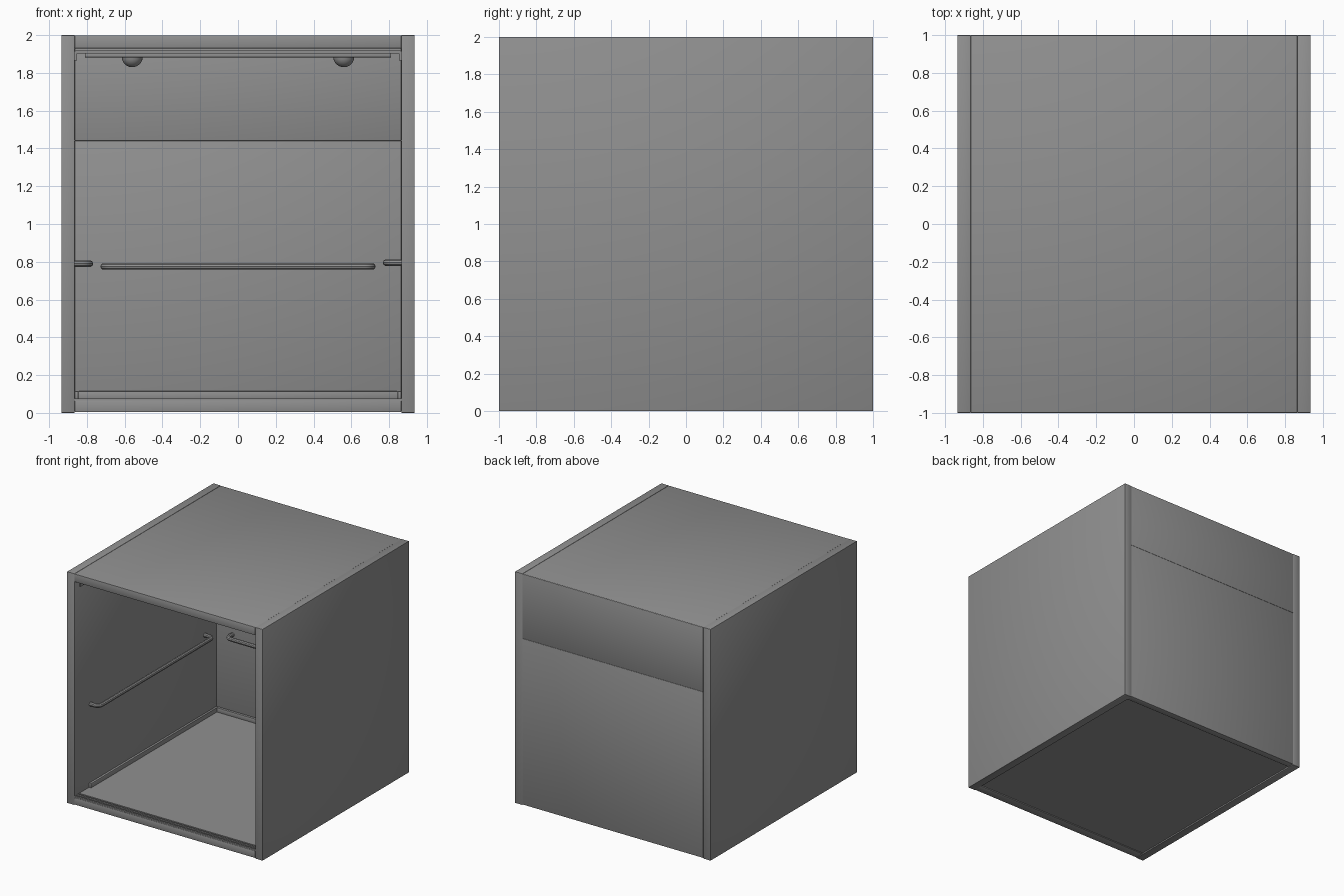
import bpy, bmesh, math
from mathutils import Vector

if "Cube" in bpy.data.objects:
    bpy.data.objects.remove(bpy.data.objects["Cube"])

grey = bpy.data.materials.new("brushed grey metal")
grey.diffuse_color = (0.28, 0.28, 0.28, 1)
grey.use_nodes = True
grey.node_tree.nodes["Principled BSDF"].inputs["Base Color"].default_value = grey.diffuse_color


def finish(obj):
    obj.data.materials.append(grey)
    bpy.ops.object.select_all(action='DESELECT')
    obj.select_set(True)
    bpy.context.view_layer.objects.active = obj
    bpy.ops.object.shade_smooth_by_angle(angle=math.radians(35))
    return obj


def box(name, x, y, z, bevel=0.0):
    """Box from (min, max) ranges on each axis."""
    bm = bmesh.new()
    bmesh.ops.create_cube(bm, size=1)
    for v in bm.verts:
        v.co = Vector([r[0] if c < 0 else r[1] for c, r in zip(v.co, (x, y, z))])
    if bevel:
        bmesh.ops.bevel(bm, geom=bm.edges[:], offset=bevel, segments=2,
                        profile=0.5, affect='EDGES')
    me = bpy.data.meshes.new(name)
    bm.to_mesh(me)
    bm.free()
    obj = bpy.data.objects.new(name, me)
    bpy.context.collection.objects.link(obj)
    return finish(obj)


def handrail(name, a, b, out, reach, r=0.018):
    """Tube from wall point a to wall point b, standing off along out."""
    a, b, out = Vector(a), Vector(b), Vector(out)
    along = (b - a).normalized()
    bend = 0.04
    pts = [a]
    for i in range(7):
        t = math.radians(15 * i)
        pts.append(a + out * (reach - bend + bend * math.sin(t))
                   + along * (bend - bend * math.cos(t)))
    mirrored = [b + (p - a) - along * 2 * (p - a).dot(along) for p in pts]
    pts += mirrored[::-1]
    cu = bpy.data.curves.new(name, 'CURVE')
    cu.dimensions = '3D'
    cu.bevel_depth = r
    cu.bevel_resolution = 3
    cu.use_fill_caps = True
    sp = cu.splines.new('POLY')
    sp.points.add(len(pts) - 1)
    for p, q in zip(sp.points, pts):
        p.co = (*q, 1)
    obj = bpy.data.objects.new(name, cu)
    bpy.context.collection.objects.link(obj)
    bpy.ops.object.select_all(action='DESELECT')
    obj.select_set(True)
    bpy.context.view_layer.objects.active = obj
    bpy.ops.object.convert(target='MESH')
    finish(bpy.context.object)


def dome(name, x, y, z, r):
    """Half ball hanging below height z."""
    bm = bmesh.new()
    bmesh.ops.create_uvsphere(bm, u_segments=24, v_segments=12, radius=r)
    bmesh.ops.bisect_plane(bm, geom=bm.verts[:] + bm.edges[:] + bm.faces[:],
                           plane_co=(0, 0, 0), plane_no=(0, 0, 1), clear_outer=True)
    bmesh.ops.translate(bm, verts=bm.verts[:], vec=(x, y, z))
    me = bpy.data.meshes.new(name)
    bm.to_mesh(me)
    bm.free()
    obj = bpy.data.objects.new(name, me)
    bpy.context.collection.objects.link(obj)
    finish(obj)


W, I = 0.935, 0.865      # outer and inner half widths

# Shell: side walls, two back panels, roof
for s, side in ((-1, "left"), (1, "right")):
    box(side + "_wall", sorted((s * I, s * W)), (-1, 1), (0, 2), 0.003)
box("back_wall_lower", (-I, I), (0.94, 1), (0.005, 1.44), 0.003)
box("back_wall_upper", (-I, I), (0.94, 1), (1.44, 1.997), 0.003)
box("roof", (-I, I), (-1, 0.998), (1.93, 1.999), 0.003)

# Floor, with door sill ridges along the front edge
box("floor", (-I, I), (-0.92, 0.94), (0.012, 0.077))
box("sill_body", (-I, I), (-1, -0.92), (0.004, 0.066), 0.004)
for i, y in enumerate((-0.997, -0.965, -0.933)):
    box(f"sill_ridge_{i}", (-I, I), (y, y + 0.016), (0.06, 0.077))

# Skirting boards
for s, side in ((-1, "left"), (1, "right")):
    box(side + "_skirting", sorted((s * 0.845, s * I)), (-0.8, 0.94), (0.075, 0.115), 0.003)
box("back_skirting", (-0.845, 0.845), (0.918, 0.94), (0.075, 0.115), 0.003)

# Hanging ceiling: flange, lower panel, side brackets
box("ceiling_flange", (-0.86, 0.86), (-0.93, 0.935), (1.903, 1.918))
box("ceiling_panel", (-0.81, 0.81), (-0.88, 0.88), (1.882, 1.908), 0.003)
for s, side in ((-1, "left"), (1, "right")):
    box(side + "_ceiling_bracket", sorted((s * 0.853, s * I)), (-0.93, 0.935), (1.865, 1.915))

# Ceiling lights
for x in (-0.56, 0.56):
    for y in (-0.5, 0.5):
        dome("ceiling_light", x, y, 1.886, 0.056)

# Handrails on three walls
handrail("back_handrail", (-0.71, 0.95, 0.775), (0.71, 0.95, 0.775), (0, -1, 0), 0.09)
handrail("left_handrail", (-0.875, -0.78, 0.79), (-0.875, 0.78, 0.79), (1, 0, 0), 0.09)
handrail("right_handrail", (0.875, -0.78, 0.795), (0.875, 0.78, 0.795), (-1, 0, 0), 0.09)
